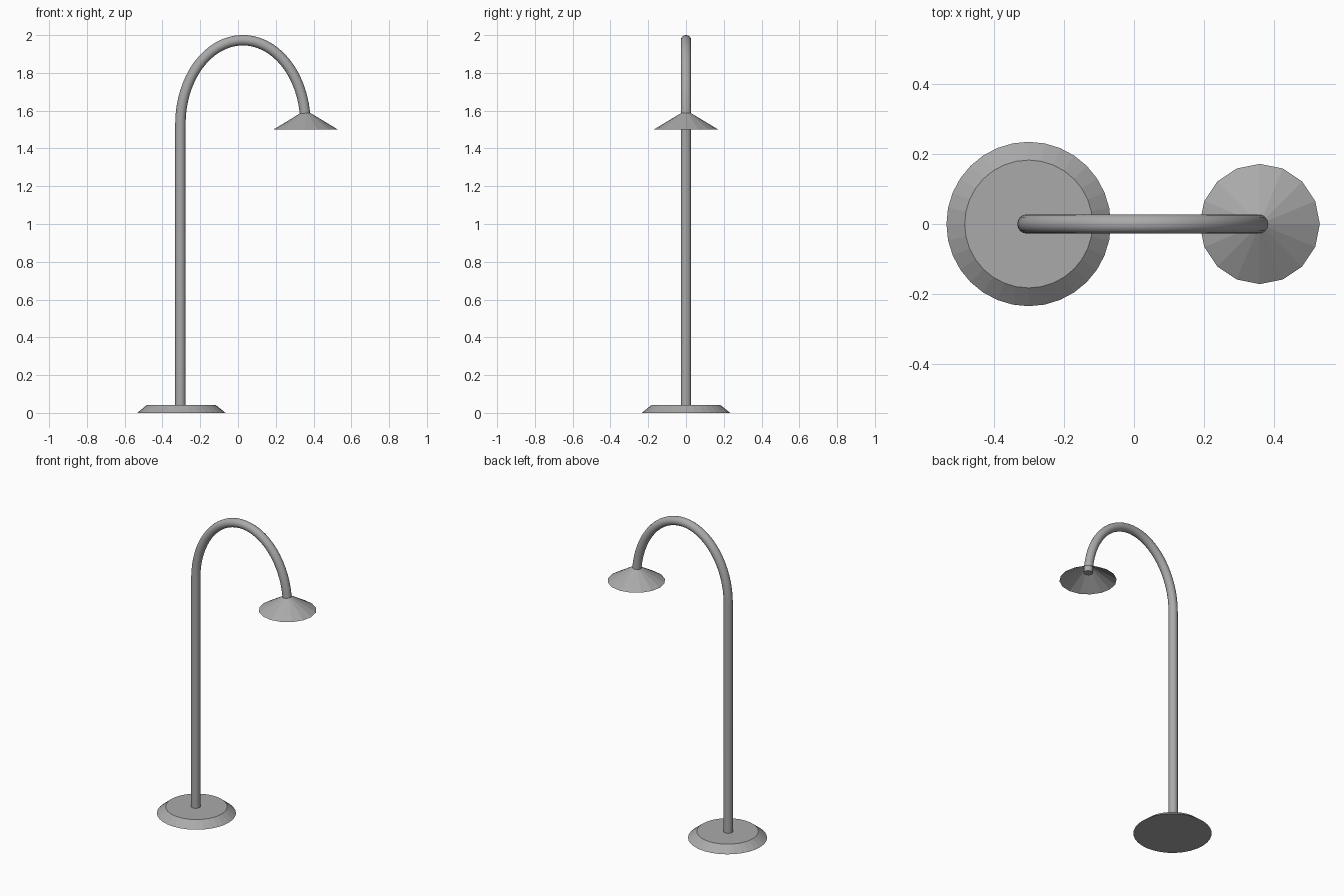
import bpy, bmesh, math
from mathutils import Vector, Matrix

if "Cube" in bpy.data.objects:
    bpy.data.objects.remove(bpy.data.objects["Cube"])

grey = bpy.data.materials.new("grey metal")
grey.diffuse_color = (0.4, 0.4, 0.4, 1)
grey.use_nodes = True
grey.node_tree.nodes["Principled BSDF"].inputs["Base Color"].default_value = grey.diffuse_color


def finish(name, bm):
    mesh = bpy.data.meshes.new(name)
    bm.to_mesh(mesh)
    bm.free()
    obj = bpy.data.objects.new(name, mesh)
    bpy.context.collection.objects.link(obj)
    mesh.materials.append(grey)
    return obj


def cone(name, x, z0, z1, r0, r1, sides, capped):
    bm = bmesh.new()
    bmesh.ops.create_cone(bm, cap_ends=capped, segments=sides, radius1=r0, radius2=r1,
                          depth=z1 - z0, matrix=Matrix.Translation((x, 0, (z0 + z1) / 2)))
    bmesh.ops.remove_doubles(bm, verts=bm.verts, dist=1e-5)
    return finish(name, bm)


# Bevelled foot and open lamp shade
cone("base", -0.30, 0, 0.042, 0.234, 0.182, 32, True)
cone("lamp_shade", 0.358, 1.5, 1.603, 0.171, 0, 16, False)

# Upright post flowing into a half-ellipse arch
CX, CZ, A, B, R = 0.026, 1.53, 0.331, 0.443, 0.0275
path = [Vector((CX - A, 0, 0.03))]
STEPS = 32
end = math.pi - math.asin(0.02 / B)
for i in range(STEPS + 1):
    t = end * i / STEPS
    path.append(Vector((CX - A * math.cos(t), 0, CZ + B * math.sin(t))))

bm = bmesh.new()
SIDES = 16
rings = []
for i, p in enumerate(path):
    # The post rings stay level; the arch rings follow the ellipse tangent
    t = end * (i - 1) / STEPS
    d = Vector((0, 0, 1)) if i == 0 else Vector((A * math.sin(t), 0, B * math.cos(t))).normalized()
    side = Vector((0, 1, 0)).cross(d)
    rings.append([bm.verts.new(p + R * (math.cos(a) * side + math.sin(a) * Vector((0, 1, 0))))
                  for a in (2 * math.pi * k / SIDES for k in range(SIDES))])
for lo, hi in zip(rings, rings[1:]):
    for k in range(SIDES):
        n = (k + 1) % SIDES
        bm.faces.new((lo[k], lo[n], hi[n], hi[k]))
bm.faces.new(rings[0])
bm.faces.new(rings[-1])
bmesh.ops.recalc_face_normals(bm, faces=bm.faces)
post = finish("post_and_arch", bm)
bpy.context.view_layer.objects.active = post
post.select_set(True)
bpy.ops.object.shade_smooth_by_angle(angle=math.radians(40))
